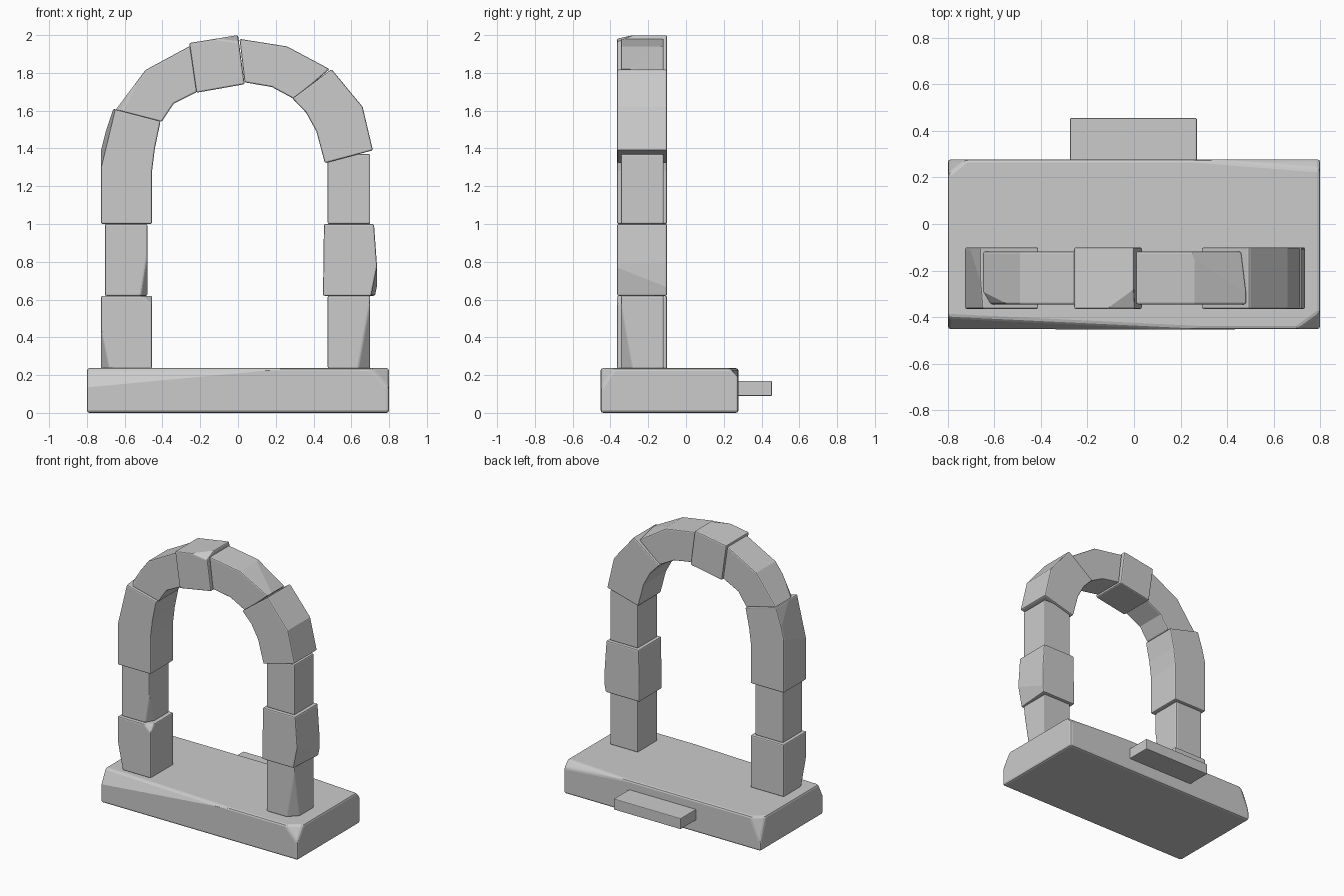
import bpy, bmesh
from mathutils import Vector

WIDE = (-0.365, -0.10)
NARROW = (-0.345, -0.118)


def chip(bm, pts):
    """Slice a corner off along the plane through three points."""
    a, b, c = (Vector(p) for p in pts)
    n = (b - a).cross(c - a).normalized()
    mid = sum((v.co for v in bm.verts), Vector()) / len(bm.verts)
    if (mid - a).dot(n) > 0:
        n = -n
    geom = bm.verts[:] + bm.edges[:] + bm.faces[:]
    bmesh.ops.bisect_plane(bm, geom=geom, dist=1e-5, plane_co=a, plane_no=n, clear_outer=True)
    bmesh.ops.holes_fill(bm, edges=[e for e in bm.edges if e.is_boundary], sides=0)


def stone(name, outline, depth, chips=(), bevel=0.008):
    """Extrude an x-z outline through a y range, chip it and soften the edges."""
    bm = bmesh.new()
    face = bm.faces.new([bm.verts.new((x, depth[0], z)) for x, z in outline])
    ext = bmesh.ops.extrude_face_region(bm, geom=[face])
    verts = [g for g in ext["geom"] if isinstance(g, bmesh.types.BMVert)]
    bmesh.ops.translate(bm, vec=(0, depth[1] - depth[0], 0), verts=verts)
    for c in chips:
        chip(bm, c)
    bmesh.ops.recalc_face_normals(bm, faces=bm.faces)
    mesh = bpy.data.meshes.new(name)
    bm.to_mesh(mesh)
    bm.free()
    ob = bpy.data.objects.new(name, mesh)
    bpy.context.collection.objects.link(ob)
    mod = ob.modifiers.new("Bevel", "BEVEL")
    mod.width, mod.segments = bevel, 2
    mod.limit_method, mod.angle_limit = "ANGLE", 0.6
    return ob


def rect(x0, x1, z0, z1):
    return [(x0, z0), (x1, z0), (x1, z1), (x0, z1)]


# Base slab with worn edges, and the small step behind it
stone("base_slab", rect(-0.8, 0.8, 0, 0.237), (-0.452, 0.278), [
    [(-0.8, -0.40, 0.237), (-0.8, -0.452, 0.135), (0.05, -0.452, 0.215)],
    [(0.70, -0.452, 0.237), (0.8, -0.38, 0.237), (0.8, -0.452, 0.13)],
    [(-0.8, 0.215, 0.237), (-0.72, 0.278, 0.237), (-0.8, 0.278, 0.06)],
    [(0.8, 0.235, 0.237), (0.8, 0.278, 0.19), (0.27, 0.278, 0.236)],
], 0.014)
stone("back_step", rect(-0.275, 0.27, 0.09, 0.17), (0.2, 0.455), [], 0.005)

# Left pillar
stone("left_pillar_lower", rect(-0.725, -0.455, 0.235, 0.62), WIDE, [
    [(-0.51, -0.365, 0.62), (-0.455, -0.365, 0.57), (-0.455, -0.32, 0.62)],
    [(-0.725, -0.365, 0.45), (-0.68, -0.365, 0.235), (-0.725, -0.30, 0.235)],
])
stone("left_pillar_middle", rect(-0.705, -0.48, 0.62, 1.0), NARROW, [
    [(-0.48, -0.345, 0.84), (-0.515, -0.345, 0.62), (-0.48, -0.28, 0.62)],
])

# Right pillar
stone("right_pillar_lower", rect(0.475, 0.70, 0.235, 0.62), NARROW, [
    [(0.70, -0.345, 0.60), (0.635, -0.345, 0.235), (0.70, -0.28, 0.235)],
])
stone("right_pillar_middle",
      [(0.45, 0.62), (0.735, 0.62), (0.735, 0.79), (0.72, 1.0), (0.455, 1.0)], WIDE, [
          [(0.735, -0.365, 0.77), (0.735, -0.10, 0.665), (0.705, -0.365, 0.62)],
      ])
stone("right_pillar_upper", rect(0.475, 0.70, 1.0, 1.37), NARROW)

# Arch stones, left to right
stone("left_springer", [(-0.725, 1.0), (-0.455, 1.0), (-0.455, 1.28), (-0.44, 1.40), (-0.41, 1.545),
                        (-0.66, 1.61), (-0.70, 1.49), (-0.725, 1.39)], WIDE, [
    [(-0.725, -0.365, 1.30), (-0.65, -0.365, 1.61), (-0.70, -0.12, 1.49)],
])
stone("left_arch_stone", [(-0.65, 1.602), (-0.405, 1.54), (-0.34, 1.637), (-0.215, 1.70),
                          (-0.25, 1.945), (-0.49, 1.815)], NARROW, [
    [(-0.615, -0.345, 1.60), (-0.535, -0.345, 1.76), (-0.65, -0.29, 1.602)],
])
stone("keystone", [(-0.258, 1.958), (-0.22, 1.695), (0.035, 1.74), (0.0, 2.0)], WIDE, [
    [(-0.11, -0.365, 1.98), (0.0, -0.28, 2.0), (0.005, -0.365, 1.965)],
])
stone("right_arch_stone", [(0.008, 1.98), (0.035, 1.75), (0.18, 1.725), (0.30, 1.66),
                           (0.485, 1.82), (0.26, 1.94)], NARROW, [
    [(0.25, -0.118, 1.94), (0.30, -0.17, 1.917), (0.48, -0.118, 1.79)],
])
stone("right_springer", [(0.495, 1.82), (0.288, 1.665), (0.36, 1.59), (0.415, 1.49),
                         (0.46, 1.322), (0.714, 1.39), (0.66, 1.62)], WIDE)
